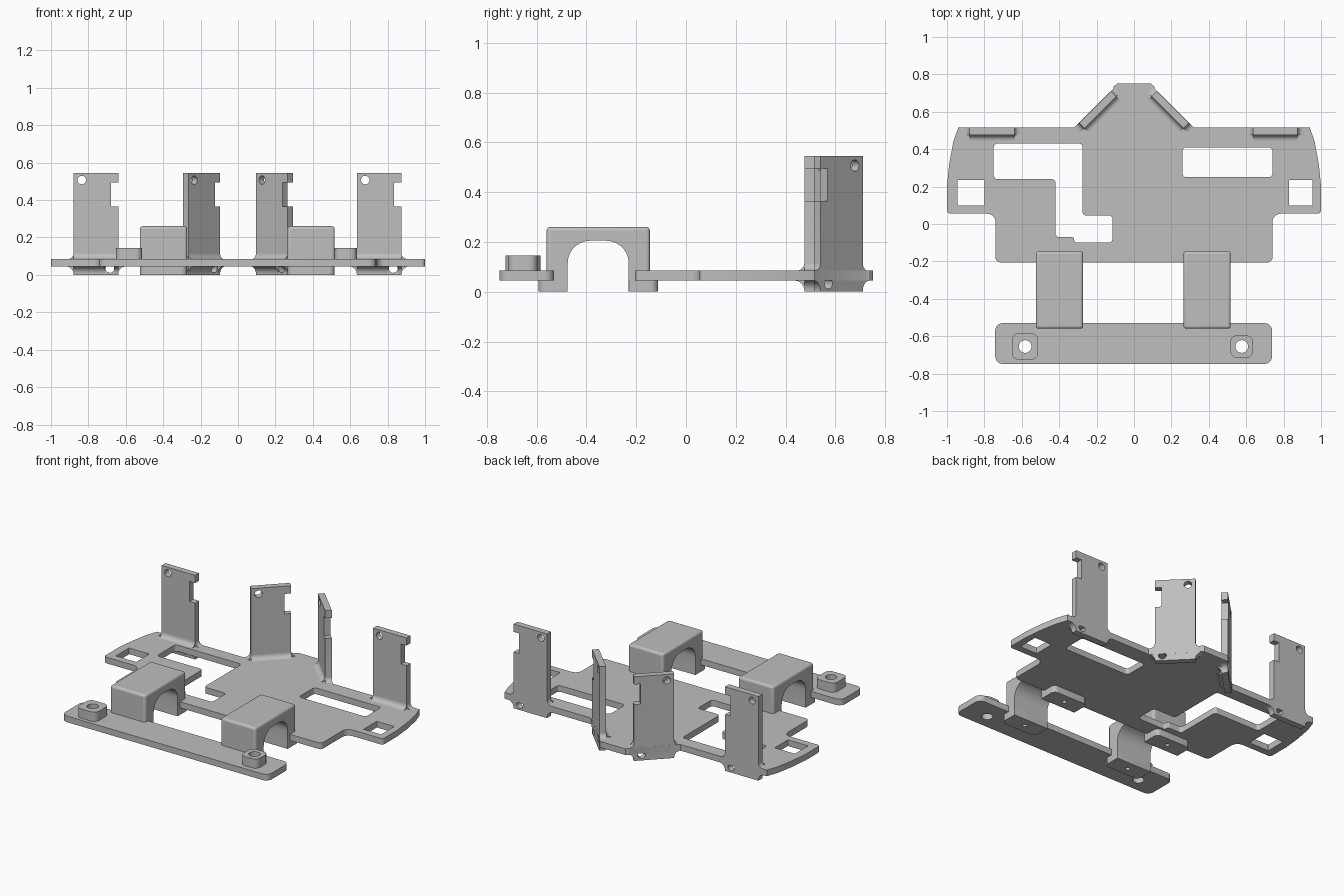
import bpy, bmesh, math
from mathutils import Matrix, Vector
from mathutils.geometry import interpolate_bezier

if "Cube" in bpy.data.objects:
    bpy.data.objects.remove(bpy.data.objects["Cube"])

GREY = (0.52, 0.52, 0.52, 1)
mat = bpy.data.materials.new("plain_grey")
mat.use_nodes = True
mat.diffuse_color = GREY
mat.node_tree.nodes["Principled BSDF"].inputs["Base Color"].default_value = GREY

LOW, HIGH = 0.045, 0.085          # underside and top of the plate


def rounded(points):
    """Outline from (x, y) corners or (x, y, radius) rounded corners."""
    out = []
    for i, p in enumerate(points):
        c = Vector(p[:2])
        if len(p) < 3:
            out.append(c)
            continue
        a = (Vector(points[i - 1][:2]) - c).normalized() * p[2]
        b = (Vector(points[(i + 1) % len(points)][:2]) - c).normalized() * p[2]
        arc = interpolate_bezier(c + a, c + a * 0.45, c + b * 0.45, c + b, 8)
        out += [q.to_2d() for q in arc]
    return out


def box(x0, x1, y0, y1, r):
    return rounded([(x0, y0, r), (x1, y0, r), (x1, y1, r), (x0, y1, r)])


def circle(x, y, r, n=24):
    return [Vector((x + r * math.cos(math.tau * i / n),
                    y + r * math.sin(math.tau * i / n))) for i in range(n)]


def slab(name, loops, a, b, matrix=Matrix()):
    """Extrude an outline with holes from a to b along its local z."""
    cu = bpy.data.curves.new(name, "CURVE")
    cu.dimensions = "2D"
    cu.fill_mode = "BOTH"
    cu.extrude = (b - a) / 2
    for loop in loops:
        s = cu.splines.new("POLY")
        s.points.add(len(loop) - 1)
        for pt, q in zip(s.points, loop):
            pt.co = (q.x, q.y, 0, 1)
        s.use_cyclic_u = True
    ob = bpy.data.objects.new(name, cu)
    bpy.context.collection.objects.link(ob)
    bpy.ops.object.select_all(action="DESELECT")
    ob.select_set(True)
    bpy.context.view_layer.objects.active = ob
    bpy.ops.object.convert(target="MESH")
    ob = bpy.context.view_layer.objects.active
    bm = bmesh.new()
    bm.from_mesh(ob.data)
    bmesh.ops.remove_doubles(bm, verts=bm.verts, dist=0.0001)
    bm.transform(matrix @ Matrix.Translation((0, 0, (a + b) / 2)))
    bmesh.ops.recalc_face_normals(bm, faces=bm.faces)
    bm.to_mesh(ob.data)
    bm.free()
    ob.data.materials.clear()
    ob.data.materials.append(mat)
    bpy.ops.object.shade_smooth_by_angle(angle=math.radians(32))
    return ob


# Main plate with its windows
half = [(0.09, 0.75), (0.108, 0.735), (0.112, 0.722), (0.32, 0.515),
        (0.94, 0.515), (0.966, 0.44), (0.988, 0.32), (1.0, 0.2),
        (1.0, 0.055, 0.02), (0.74, 0.055, 0.045), (0.74, -0.205, 0.025)]
outline = half + [(-p[0], *p[1:]) for p in reversed(half)]
step_window = rounded([
    (-0.75, 0.43, 0.02), (-0.275, 0.43, 0.02), (-0.275, 0.045, 0.02),
    (-0.115, 0.045, 0.02), (-0.115, -0.1, 0.02), (-0.32, -0.1, 0.015),
    (-0.32, -0.07, 0.012), (-0.42, -0.07, 0.02), (-0.42, 0.24, 0.02),
    (-0.75, 0.24, 0.02)])
slab("main_plate", [rounded(outline), step_window,
                    box(0.26, 0.74, 0.25, 0.41, 0.02),
                    box(-0.945, -0.8, 0.1, 0.235, 0.002),
                    box(0.83, 0.955, 0.1, 0.235, 0.002)], LOW, HIGH)

# Front bar and its screw bosses
bosses = {"right": (-0.582, 0.07), "left": (0.576, 0.06)}
holes = [circle(x, -0.655, 0.034) for x, _ in bosses.values()]
slab("front_bar", [box(-0.742, 0.738, -0.748, -0.53, 0.04)] + holes, LOW, HIGH)
for (side, (x, h)), hole in zip(bosses.items(), holes):
    slab(side + "_boss", [box(x - h, x + h, -0.655 - h, -0.655 + h, 0.035), hole],
         HIGH, 0.145)

# Arched bridges joining the bar to the plate, with pierced feet
YZ = Matrix(((0, 0, 1, 0), (1, 0, 0, 0), (0, 1, 0, 0), (0, 0, 0, 1)))
arch = rounded([(-0.56, LOW), (-0.475, LOW), (-0.475, 0.205, 0.09),
                (-0.23, 0.205, 0.09), (-0.23, LOW), (-0.145, LOW),
                (-0.145, 0.26), (-0.56, 0.26)])
for side, x0, x1 in (("right", -0.525, -0.272), ("left", 0.265, 0.517)):
    ob = slab(side + "_bridge", [arch], x0, x1, YZ)
    bm = bmesh.new()
    bm.from_mesh(ob.data)
    bmesh.ops.dissolve_limit(bm, angle_limit=0.02, verts=bm.verts, edges=bm.edges)
    outer = [e for e in bm.edges
             if all(abs(v.co.y + 0.3525) > 0.2 for v in e.verts)
             and max(v.co.z for v in e.verts) > 0.2]
    bmesh.ops.bevel(bm, geom=outer, offset=0.015, segments=4, profile=0.5,
                    affect="EDGES")
    bm.to_mesh(ob.data)
    bm.free()
    bpy.ops.object.shade_smooth_by_angle(angle=math.radians(32))
    mid = (x0 + x1) / 2
    for end, y0, y1, ry0, ry1 in (("front", -0.592, -0.475, 0.03, 0.002),
                                  ("back", -0.23, -0.112, 0.002, 0.03)):
        foot = rounded([(x0, y0, ry0), (x1, y0, ry0), (x1, y1, ry1), (x0, y1, ry1)])
        slab(f"{side}_{end}_foot", [foot, circle(mid, (y0 + y1) / 2, 0.014, 16)],
             0, LOW)

# Upright posts: notched on one edge, flared where they meet the plate
W, T = 0.12, 0.04
flare = [(W, HIGH, 0.03), (W + 0.032, HIGH), (W + 0.042, LOW), (W, LOW, 0.04), (W, 0)]
post = rounded([(-W, 0.545), (W, 0.545), (W, 0.495), (W - 0.04, 0.495),
                (W - 0.04, 0.365), (W, 0.365)] + flare
               + [(-p[0], *p[1:]) for p in reversed(flare)])
post_holes = [circle(-0.075, 0.507, 0.023), circle(0.075, 0.034, 0.023)]
UP = Matrix(((1, 0, 0, 0), (0, 0, -1, 0), (0, 1, 0, 0), (0, 0, 0, 1)))
upper = rounded([(-T / 2, 0.115), (-T, 0.115), (-T, HIGH, 0.03),
                 (-T - 0.032, HIGH), (-T / 2, HIGH - 0.01)])
lower = rounded([(-T / 2, LOW + 0.01), (-T - 0.042, LOW), (-T, LOW, 0.04),
                 (-T, 0.002), (-T / 2, 0.002)])

for name, x, y, turn in (("right_outer", -0.76, 0.515, 0),
                         ("left_outer", 0.755, 0.515, 0),
                         ("right_angled", -0.209, 0.625, 45),
                         ("left_angled", 0.209, 0.625, -45)):
    place = Matrix.Translation((x, y, 0)) @ Matrix.Rotation(math.radians(turn), 4, "Z")
    slab(name + "_post", [post] + post_holes, 0, T, place @ UP)
    # Fillets at the foot of the post, leaving its lower hole open
    slab(name + "_upper_fillet", [upper], -W, W, place @ YZ)
    slab(name + "_lower_fillet", [lower], -W, 0.05, place @ YZ)
    slab(name + "_lower_fillet_end", [lower], 0.1, W, place @ YZ)
